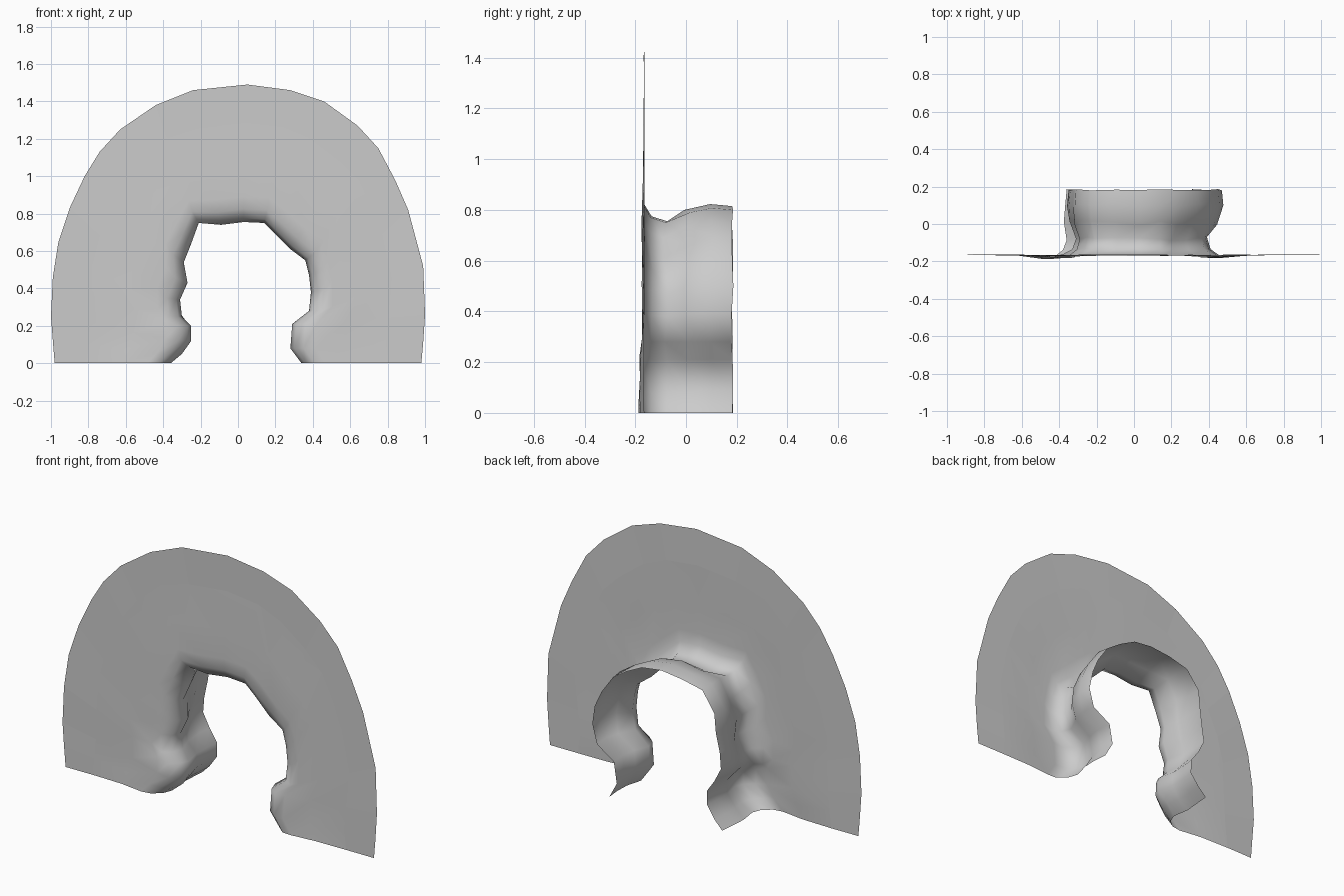
import bpy, bmesh, random
from mathutils import Vector

if "Cube" in bpy.data.objects:
    bpy.data.objects.remove(bpy.data.objects["Cube"])
random.seed(4)

# matching arch profiles (x, z), left foot to right foot
outer = [(-.98, 0), (-.99, .12), (-1, .25), (-.99, .46), (-.96, .65), (-.9, .83), (-.82, 1),
         (-.74, 1.13), (-.63, 1.25), (-.44, 1.38), (-.24, 1.46), (.05, 1.49), (.28, 1.46),
         (.46, 1.4), (.64, 1.27), (.75, 1.15), (.84, .98), (.91, .82), (.99, .52), (1, .26),
         (.99, .11), (.98, 0)]
throat = [(-.36, 0), (-.3, .05), (-.25, .12), (-.25, .2), (-.3, .25), (-.31, .34), (-.27, .43),
          (-.29, .54), (-.25, .64), (-.21, .75), (-.09, .74), (.03, .755), (.14, .75), (.2, .69),
          (.28, .61), (.36, .55), (.38, .47), (.39, .38), (.38, .28), (.29, .21),
          (.28, .08), (.34, 0)]
back = [(-.36, 0), (-.31, .05), (-.26, .12), (-.26, .2), (-.31, .27), (-.35, .35), (-.34, .44),
        (-.32, .55), (-.31, .66), (-.23, .77), (-.1, .8), (.03, .815), (.15, .8), (.25, .75),
        (.34, .69), (.41, .59), (.45, .5), (.47, .39), (.44, .28), (.33, .21),
        (.31, .09), (.36, 0)]


def mix(a, b, t):
    return [tuple(Vector(p).lerp(Vector(q), t)) for p, q in zip(a, b)]


def grow(ring, d):
    """Push a profile outward from the middle of the opening, feet kept on the ground."""
    out = []
    for x, z in ring:
        v = Vector((x - .04, z - .3 if z > .3 else 0)).normalized() * d
        out.append((x + v.x, z + v.y if z > 0 else 0))
    return out


lip = grow(throat, .07)
# rings: profile, depth y, depth jitter
rings = [(outer, -.165, .002), (mix(outer, lip, .31), -.165, .002),
         (mix(outer, lip, .65), -.167, .002), (mix(outer, lip, .9), -.172, .004),
         (lip, -.165, .004), (grow(throat, .02), -.135, .004), (throat, -.08, .012),
         (grow(mix(throat, back, .5), .015), .005, .012),
         (grow(back, .008), .1, .008), (back, .183, .004)]

# cave mouth: face sheet running into the short tunnel
bm = bmesh.new()
grid = []
for ring, y, j in rings:
    grid.append([bm.verts.new((x, y + random.uniform(-j, j), z)) for x, z in ring])
for a, b in zip(grid, grid[1:]):
    for i in range(len(a) - 1):
        bm.faces.new((a[i], b[i], b[i + 1], a[i + 1]))
# swell of the sheet beside the feet
for row, d in ((3, .012), (4, .012)):
    for v in grid[row]:
        if v.co.z < .25:
            v.co.y -= d
bm.normal_update()
if sum(f.normal.y * f.calc_area() for f in bm.faces) > 0:
    bmesh.ops.reverse_faces(bm, faces=bm.faces[:])
# smooth inside, faceted rim
n = len(outer) - 1
for i, f in enumerate(bm.faces):
    f.smooth = i >= n
me = bpy.data.meshes.new("cave_entrance")
bm.to_mesh(me)
bm.free()
ob = bpy.data.objects.new("cave_entrance", me)
bpy.context.collection.objects.link(ob)
